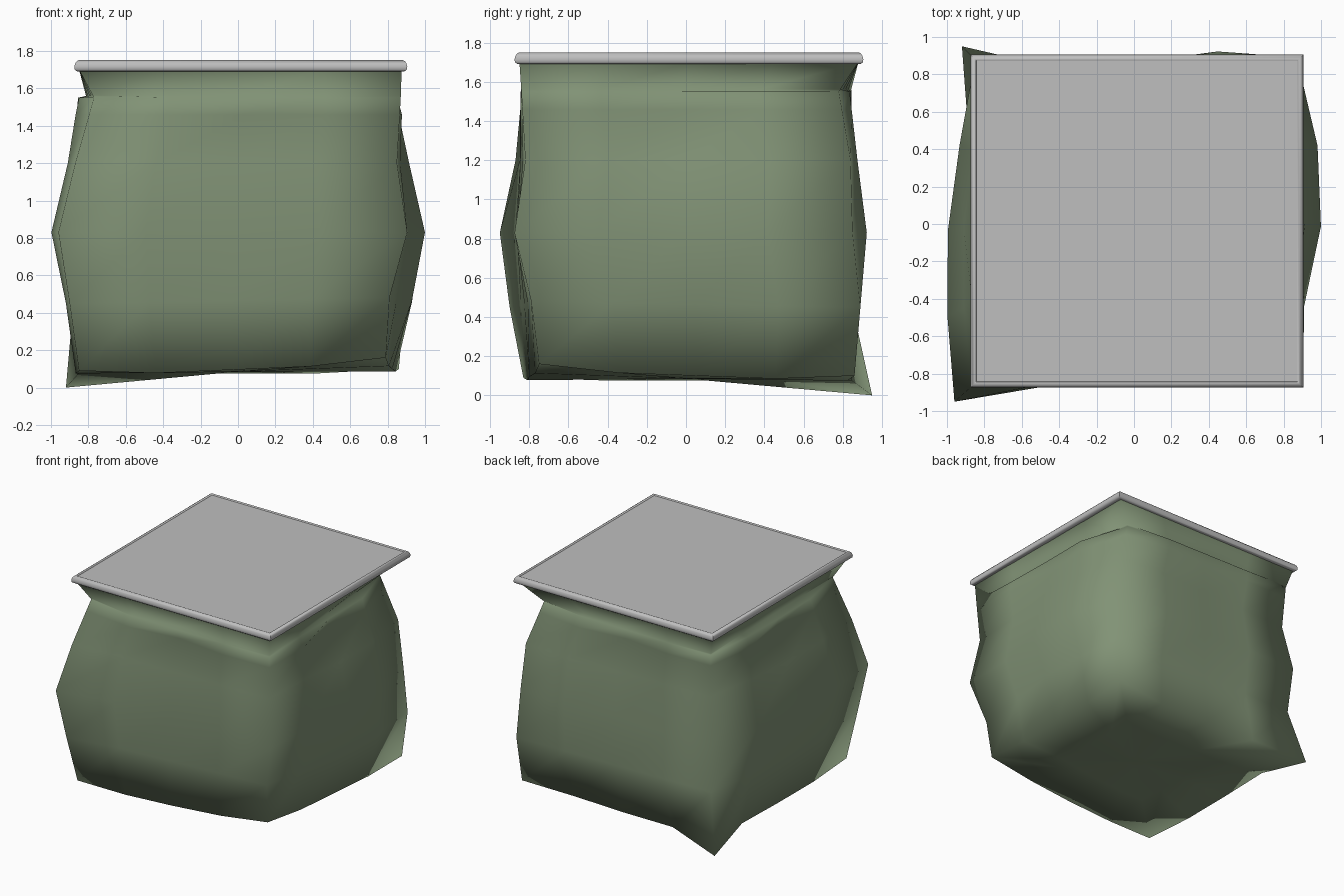
import bpy, bmesh
from mathutils import Vector

if "Cube" in bpy.data.objects:
    bpy.data.objects.remove(bpy.data.objects["Cube"])


def material(name, color):
    m = bpy.data.materials.new(name)
    m.use_nodes = True
    m.diffuse_color = (*color, 1)
    m.node_tree.nodes["Principled BSDF"].inputs["Base Color"].default_value = (*color, 1)
    return m


def loft(name, rings, mat, closed_top):
    """Skin closed rings of points, cap the bottom and optionally the top."""
    bm = bmesh.new()
    loops = [[bm.verts.new(p) for p in ring] for ring in rings]
    n = len(loops[0])
    for a, b in zip(loops, loops[1:]):
        for i in range(n):
            j = (i + 1) % n
            bm.faces.new((a[i], a[j], b[j], b[i]))
    bm.faces.new(loops[0][::-1])
    if closed_top:
        bm.faces.new(loops[-1])
    mesh = bpy.data.meshes.new(name)
    bm.to_mesh(mesh)
    bm.free()
    mesh.materials.append(mat)
    obj = bpy.data.objects.new(name, mesh)
    bpy.context.collection.objects.link(obj)
    return obj


green = material("sack green", (0.22, 0.29, 0.18))
grey = material("lid grey", (0.52, 0.52, 0.52))

# Outward bulge of each side between its corners: front, left, back, right
NORMALS = [Vector(v) for v in ((0, -1, 0), (1, 0, 0), (0, 1, 0), (-1, 0, 0))]
FLAT = ((0, 0, 0),) * 4
FOOT = ((0, .01, 0), (0, 0, 0), (-.06, -.06, -.08), (-.05, -.02, 0))
LOW = ((-.03, -.02, -.01), (.02, .08, .06), (0, 0, 0), (.04, .06, .04))
BELLY = ((-.06, -.05, -.03), (.01, .107, .095), (.065, 0, 0), (.055, .09, .065))
CHEST = ((-.01, 0, 0), (.02, .07, .07), (.04, .02, .01), (.05, .08, .06))
DENT = ((.04, -.02, .02), (.04, -.01, .08), (.04, -.01, .02), (.06, .01, .07))
RIDGE = ((.05, .04, .02), (.02, .05, .09), (.04, .03, .02), (.05, .065, .07))

# Sack: corners per level, front-right, front-left, back-left, back-right
foot = [(-.85, -.83, .09), (.79, -.75, .16), (.86, .86, .10), (-.92, .95, 0)]
low = [(-.90, -.90, .45), (.81, -.79, .48), (.89, .89, .45), (-.82, .85, .45)]
belly = [(-.96, -.95, .83), (.905, -.875, .83), (.88, .85, .83), (-.85, .88, .83)]
chest = [(-.87, -.87, 1.2), (.85, -.82, 1.2), (.84, .84, 1.2), (-.79, .82, 1.2)]
neck = [(-.77, -.77, 1.55), (.87, -.84, 1.55), (.72, .78, 1.55), (-.81, .84, 1.55)]
mouth = [(-.85, -.85, 1.7), (.875, -.85, 1.7), (.875, .88, 1.7), (-.85, .88, 1.7)]
fold = [Vector(a).lerp(Vector(b), 0.74) for a, b in zip(chest, neck)]
tuck = [Vector(a).lerp(Vector(b), 0.08) for a, b in zip(neck, mouth)]


def ring(corners, bulge):
    points = []
    for side in range(4):
        a, b = Vector(corners[side]), Vector(corners[(side + 1) % 4])
        points.append(a)
        for k in range(3):
            p = a.lerp(b, (k + 1) / 4) + NORMALS[side] * bulge[side][k]
            if corners is foot:
                p.z = max(.075, p.z - .03)
            points.append(p)
    return points


rings = [ring(foot, FOOT), ring(low, LOW), ring(belly, BELLY), ring(chest, CHEST),
         ring(fold, DENT), ring(neck, RIDGE), ring(tuck, FLAT), ring(mouth, FLAT)]
# Underside closes in smaller rings
middle = Vector((0, 0, .085))
under = [[p.lerp(middle, f) for p in rings[0]] for f in (.9, .5)]
sack = loft("sack_body", under + rings, green, False)
sack.data.shade_smooth()

# Lid: square plate with a rolled rim
profile = [(.855, 1.69), (.876, 1.691), (.888, 1.70), (.89, 1.716),
           (.886, 1.732), (.878, 1.744), (.868, 1.75), (.861, 1.748), (.858, 1.742)]
square = ((-1, -1), (1, -1), (1, 1), (-1, 1))
lid = loft("lid", [[Vector((.015 + h * x, .015 + h * y, z)) for x, y in square]
                   for h, z in profile], grey, True)
bpy.ops.object.select_all(action="DESELECT")
lid.select_set(True)
bpy.context.view_layer.objects.active = lid
bpy.ops.object.shade_smooth_by_angle(angle=0.85)
